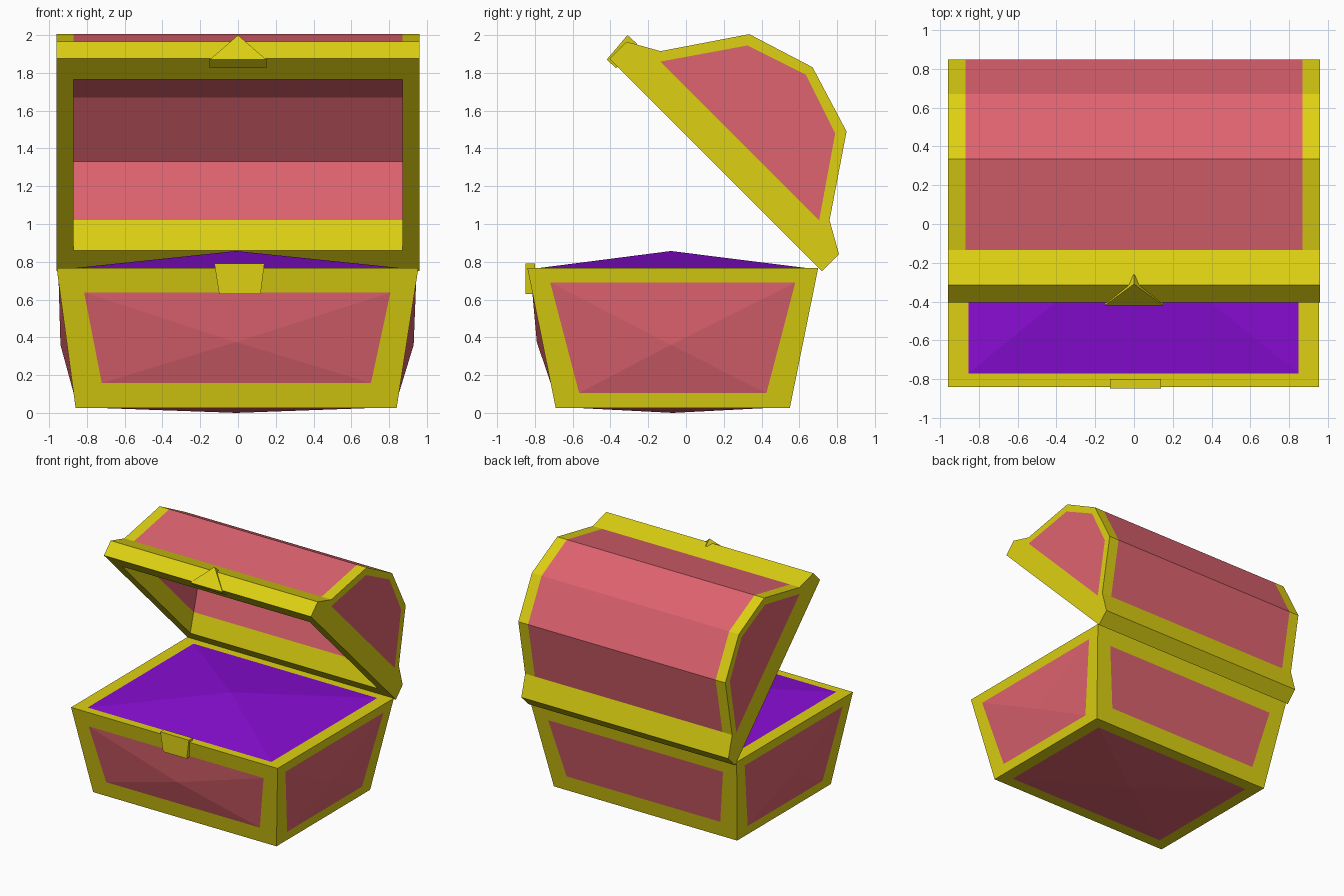
import bpy, bmesh
from mathutils import Vector

if "Cube" in bpy.data.objects:
    bpy.data.objects.remove(bpy.data.objects["Cube"])


def material(name, rgb):
    m = bpy.data.materials.new(name)
    m.diffuse_color = (*rgb, 1)
    m.use_nodes = True
    m.node_tree.nodes["Principled BSDF"].inputs["Base Color"].default_value = m.diffuse_color
    return m


MATS = [material("yellow_trim", (0.73, 0.64, 0.006)),
        material("pink_panel", (0.73, 0.125, 0.16)),
        material("purple_filling", (0.25, 0.004, 0.66))]
TRIM, PINK, PURPLE = range(3)


def face(bm, pts, mat):
    f = bm.faces.new([bm.verts.new(p) for p in pts])
    f.material_index = mat


def finish(bm, name):
    bmesh.ops.remove_doubles(bm, verts=bm.verts, dist=0.0005)
    bmesh.ops.recalc_face_normals(bm, faces=bm.faces)
    me = bpy.data.meshes.new(name)
    bm.to_mesh(me)
    bm.free()
    for m in MATS:
        me.materials.append(m)
    bpy.context.collection.objects.link(bpy.data.objects.new(name, me))


def framed_panel(bm, c, low, high, v, apex, mat):
    """Quad c (low-left, low-right, high-right, high-left) with a trim frame
    and an inner panel raised to an apex."""
    c = [Vector(p) for p in c]

    def at(s, t):
        return c[0].lerp(c[1], s).lerp(c[3].lerp(c[2], s), t)
    inner = [at(low, v), at(1 - low, v), at(1 - high, 1 - v), at(high, 1 - v)]
    for i in range(4):
        j = (i + 1) % 4
        face(bm, [c[i], c[j], inner[j], inner[i]], TRIM)
        face(bm, [inner[i], inner[j], apex], mat)


def prism(name, tri, shift):
    """Extrude a small outline along a vector."""
    bm = bmesh.new()
    a = [Vector(p) for p in tri]
    b = [p + Vector(shift) for p in a]
    face(bm, a, TRIM)
    face(bm, b[::-1], TRIM)
    for i in range(len(a)):
        j = (i + 1) % len(a)
        face(bm, [a[i], a[j], b[j], b[i]], TRIM)
    finish(bm, name)


# Chest base: tapered box with bulging panels
def ring(x0, x1, y0, y1, z):
    return [(x0, y0, z), (x1, y0, z), (x1, y1, z), (x0, y1, z)]


b = ring(-0.86, 0.84, -0.69, 0.55, 0.027)
t = ring(-0.96, 0.955, -0.84, 0.70, 0.768)
bm = bmesh.new()
apexes = [(-0.01, -0.79, 0.375), (0.93, -0.08, 0.36),
          (-0.01, 0.6255, 0.4), (-0.94, -0.08, 0.36)]
for i, apex in enumerate(apexes):
    j = (i + 1) % 4
    low, high, v = ((0.09, 0.068, 0.176), (0.11, 0.07, 0.105))[i % 2]
    framed_panel(bm, [b[i], b[j], t[j], t[i]], low, high, v, apex, PINK)
framed_panel(bm, t, 0.055, 0.055, 0.045, (-0.01, -0.08, 0.857), PURPLE)
framed_panel(bm, b, 0.06, 0.06, 0.08, (-0.01, -0.07, 0.0), PINK)
finish(bm, "chest_base")


# Open lid: half profiles (y, z) mirrored across the tilted lid axis
def mirrored(half, apex=None):
    cy, cz = 0.155, 1.31
    other = [(cy + z - cz, cz + y - cy) for y, z in reversed(half)]
    return half + ([apex] if apex else []) + other


outer = mirrored([(0.72, 0.75), (0.81, 0.84), (0.76, 1.02), (0.85, 1.49)], (0.67, 1.83))
panel = mirrored([(0.705, 1.02), (0.79, 1.48)], (0.635, 1.79))
cavity = mirrored([(0.61, 0.86), (0.655, 1.02), (0.745, 1.33)], (0.515, 1.67))
X, XI = 0.96, 0.87
bm = bmesh.new()


def strip(p, q, x0, x1, mat):
    face(bm, [(x0, *p), (x1, *p), (x1, *q), (x0, *q)], mat)


# outer shell
for i in range(8):
    for x0, x1 in ((-X, -XI), (-XI, XI), (XI, X)):
        strip(outer[i], outer[i + 1], x0, x1, PINK if x0 == -XI and 2 <= i <= 5 else TRIM)
# cavity lining
for i in range(6):
    strip(cavity[i], cavity[i + 1], -XI, XI, PINK if 1 <= i <= 4 else TRIM)
# rim along hinge and front
strip(outer[0], cavity[0], -XI, XI, TRIM)
strip(outer[-1], cavity[-1], -XI, XI, TRIM)
for s in (-1, 1):
    def end(pts, x, mat):
        face(bm, [(s * x, *p) for p in pts], mat)
    # end frame and panel
    for i in range(4):
        end([outer[i + 2], outer[i + 3], panel[i + 1], panel[i]], X, TRIM)
    end([*outer[:3], panel[0], panel[-1], *outer[-3:]], X, TRIM)
    end(panel, X, PINK)
    # inner end wall
    end(cavity[1:-1], XI, PINK)
    end([cavity[0], cavity[1], cavity[-2], cavity[-1]], XI, TRIM)
    # side rim
    face(bm, [(s * X, *outer[0]), (s * XI, *outer[0]), (s * XI, *cavity[0]),
              (s * XI, *cavity[-1]), (s * XI, *outer[-1]), (s * X, *outer[-1])], TRIM)
finish(bm, "chest_lid")

# Clasp parts
prism("lower_clasp", [(-0.1, -0.85, 0.63), (0.12, -0.85, 0.63),
                      (0.14, -0.85, 0.79), (-0.125, -0.85, 0.79)], (0, 0.05, 0))
prism("lid_clasp", [(-0.15, -0.42, 1.87), (0.15, -0.42, 1.87),
                    (0, -0.31, 2.0)], (0.0, 0.05, -0.045))
